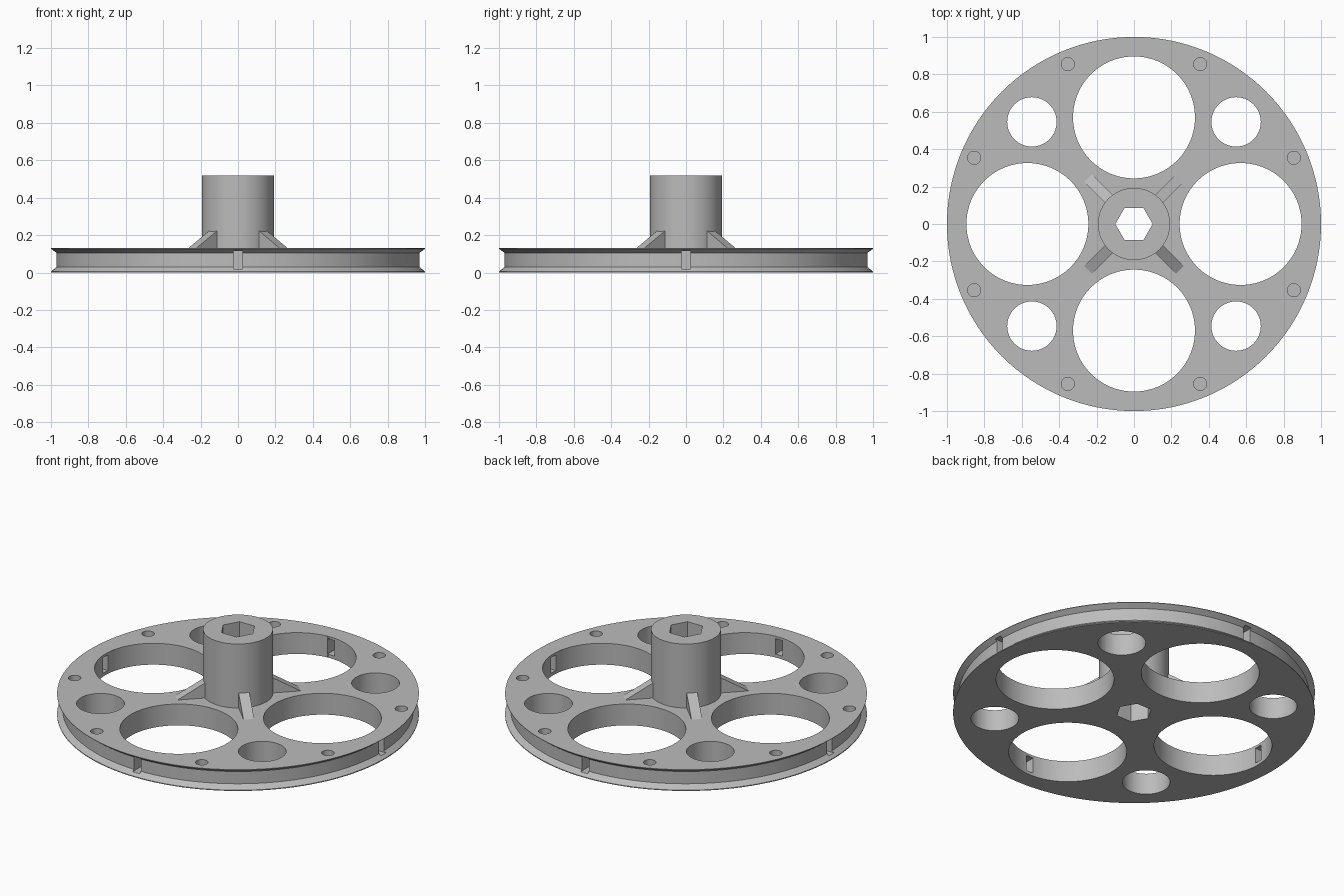
import bpy, bmesh, math
from mathutils import Matrix, Vector

if "Cube" in bpy.data.objects:
    bpy.data.objects.remove(bpy.data.objects["Cube"])

PLATE_TOP = 0.13
HUB_R, HUB_TOP = 0.193, 0.52

grey = bpy.data.materials.new("plain_grey")
grey.use_nodes = True
colour = (0.5, 0.5, 0.5, 1)
grey.diffuse_color = colour
next(n for n in grey.node_tree.nodes if n.type == 'BSDF_PRINCIPLED').inputs["Base Color"].default_value = colour


def make_object(name, bm):
    bmesh.ops.recalc_face_normals(bm, faces=bm.faces)
    mesh = bpy.data.meshes.new(name)
    bm.to_mesh(mesh)
    bm.free()
    mesh.materials.append(grey)
    obj = bpy.data.objects.new(name, mesh)
    bpy.context.collection.objects.link(obj)
    return obj


def polar(radius, degrees, z=0):
    a = math.radians(degrees)
    return Vector((radius * math.cos(a), radius * math.sin(a), z))


def add_hole(bm, centre, radius, bottom, top, sides):
    place = Matrix.Translation((centre.x, centre.y, (bottom + top) / 2))
    bmesh.ops.create_cone(bm, cap_ends=True, segments=sides, radius1=radius,
                          radius2=radius, depth=top - bottom, matrix=place)


def cut(target, cutter):
    mod = target.modifiers.new("cut", 'BOOLEAN')
    mod.operation, mod.solver, mod.object = 'DIFFERENCE', 'EXACT', cutter
    bpy.context.view_layer.objects.active = target
    bpy.ops.object.modifier_apply(modifier=mod.name)
    bpy.data.objects.remove(cutter)


# Grooved wheel with its hub, turned from one profile
profile = [(0, 0), (1, 0), (1, 0.005), (0.97, 0.03), (0.97, 0.105), (1, 0.127),
           (1, PLATE_TOP), (HUB_R, PLATE_TOP), (HUB_R, HUB_TOP), (0, HUB_TOP)]
bm = bmesh.new()
verts = [bm.verts.new((r, 0, z)) for r, z in profile]
edges = [bm.edges.new(pair) for pair in zip(verts, verts[1:])]
bmesh.ops.spin(bm, geom=verts + edges, cent=(0, 0, 0), axis=(0, 0, 1),
               angle=math.tau, steps=128, use_merge=True)
bmesh.ops.remove_doubles(bm, verts=bm.verts, dist=1e-5)
wheel = make_object("grooved_wheel", bm)

# Large and small lightening holes, blind rim holes and the hexagonal bore
bm = bmesh.new()
for quarter in range(0, 360, 90):
    add_hole(bm, polar(0.57, quarter), 0.326, -0.1, 0.3, 96)
    add_hole(bm, polar(0.772, quarter + 45), 0.132, -0.1, 0.3, 64)
    for offset in (-22.5, 22.5):
        add_hole(bm, polar(0.925, quarter + offset), 0.035, 0.03, 0.3, 32)
add_hole(bm, Vector(), 0.1, -0.1, 0.7, 6)
bmesh.ops.rotate(bm, verts=bm.verts[-12:], cent=(0, 0, 0),
                 matrix=Matrix.Rotation(math.radians(30), 3, 'Z')) if \
    abs(max(v.co.x for v in bm.verts[-12:]) - 0.1) > 0.001 else None
cut(wheel, make_object("hole_cutter", bm))

# Slots from the groove into the large holes
bm = bmesh.new()
for quarter in range(0, 360, 90):
    place = (Matrix.Rotation(math.radians(quarter), 4, 'Z')
             @ Matrix.Translation((0.93, 0, 0.0675)) @ Matrix.Diagonal((0.2, 0.047, 0.095, 1)))
    bmesh.ops.create_cube(bm, size=1, matrix=place)
cut(wheel, make_object("slot_cutter", bm))

# Sloping ribs that brace the hub
ribs = []
for name, angle in (("back_left", 45), ("back_right", 135),
                    ("front_right", 225), ("front_left", 315)):
    bm = bmesh.new()
    outline = [(0.17, PLATE_TOP), (0.346, PLATE_TOP), (0.19, 0.222), (0.17, 0.222)]
    side = bm.faces.new([bm.verts.new((r, -0.03, z)) for r, z in outline])
    grown = bmesh.ops.extrude_face_region(bm, geom=[side])["geom"]
    bmesh.ops.translate(bm, vec=(0, 0.06, 0),
                        verts=[g for g in grown if isinstance(g, bmesh.types.BMVert)])
    bmesh.ops.rotate(bm, verts=bm.verts, cent=(0, 0, 0),
                     matrix=Matrix.Rotation(math.radians(angle), 3, 'Z'))
    ribs.append(make_object(name + "_rib", bm))

# Smooth round walls with crisp edges
bpy.ops.object.select_all(action='DESELECT')
wheel.select_set(True)
bpy.context.view_layer.objects.active = wheel
bpy.ops.object.shade_smooth_by_angle(angle=math.radians(25))
